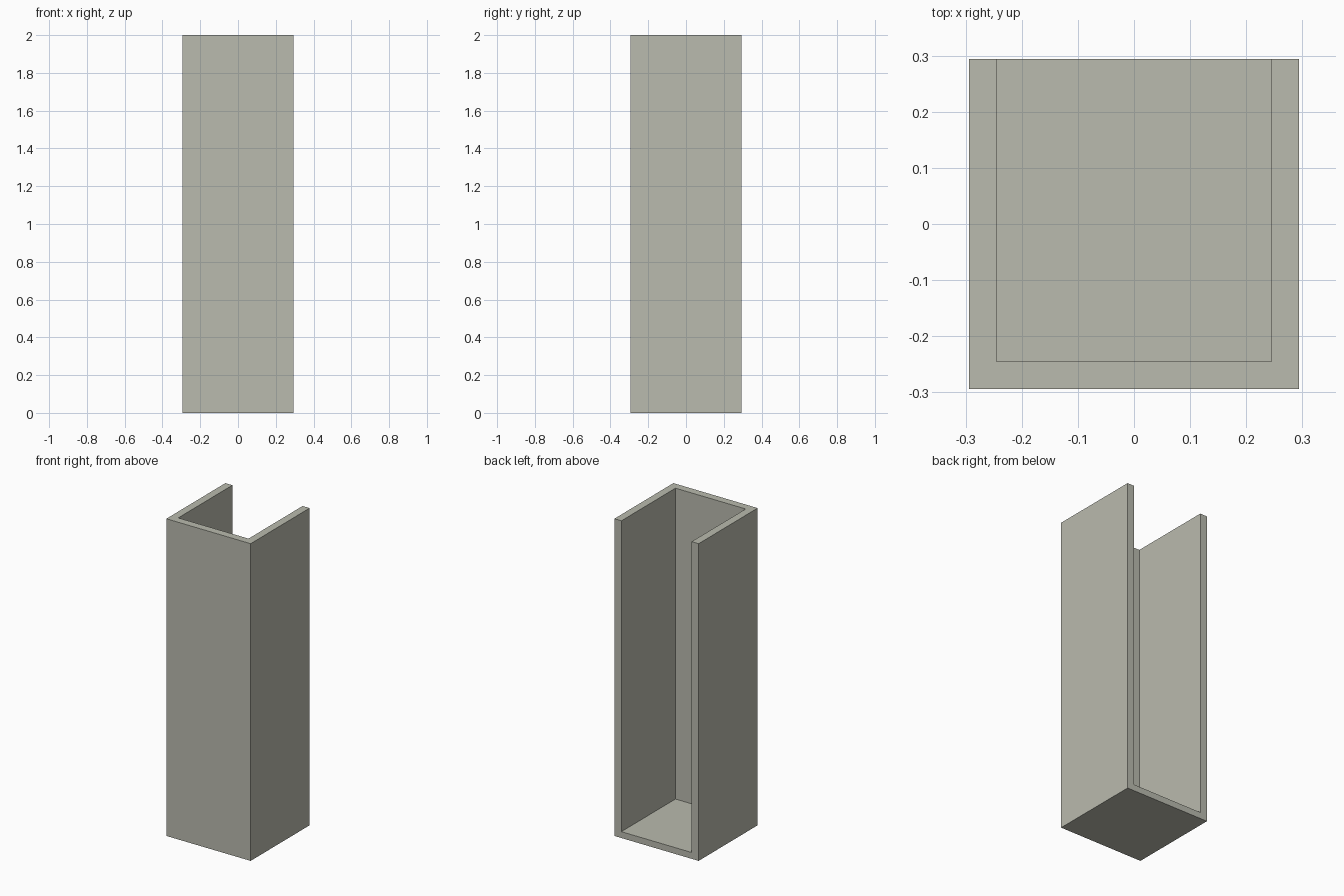
import bpy

if "Cube" in bpy.data.objects:
    bpy.data.objects.remove(bpy.data.objects["Cube"])

HALF, INNER, HEIGHT, FLOOR = 0.294, 0.245, 2.0, 0.04


def box(name, lo, hi):
    size = [b - a for a, b in zip(lo, hi)]
    mid = [(a + b) / 2 for a, b in zip(lo, hi)]
    bpy.ops.mesh.primitive_cube_add(size=1, location=mid)
    ob = bpy.context.object
    ob.name = name
    ob.scale = size
    bpy.ops.object.transform_apply(location=True, rotation=False, scale=True)
    return ob


# Solid block that becomes the three-walled case
case = box("open_case", (-HALF, -HALF, 0), (HALF, HALF, HEIGHT))

# Hollow, open at the top and the back, leaving a floor
hollow = box("hollow_cutter", (-INNER, -INNER, FLOOR), (INNER, HALF + 0.2, HEIGHT + 0.2))
hollow.hide_render = True

cut = case.modifiers.new("hollow", 'BOOLEAN')
cut.operation = 'DIFFERENCE'
cut.solver = 'EXACT'
cut.object = hollow
bpy.context.view_layer.objects.active = case
bpy.ops.object.modifier_apply(modifier=cut.name)
bpy.data.objects.remove(hollow)

# Warm olive-grey colour
stone = bpy.data.materials.new("olive_grey")
stone.diffuse_color = (0.49, 0.495, 0.425, 1)
stone.use_nodes = True
stone.node_tree.nodes["Principled BSDF"].inputs["Base Color"].default_value = stone.diffuse_color
case.data.materials.clear()
case.data.materials.append(stone)
